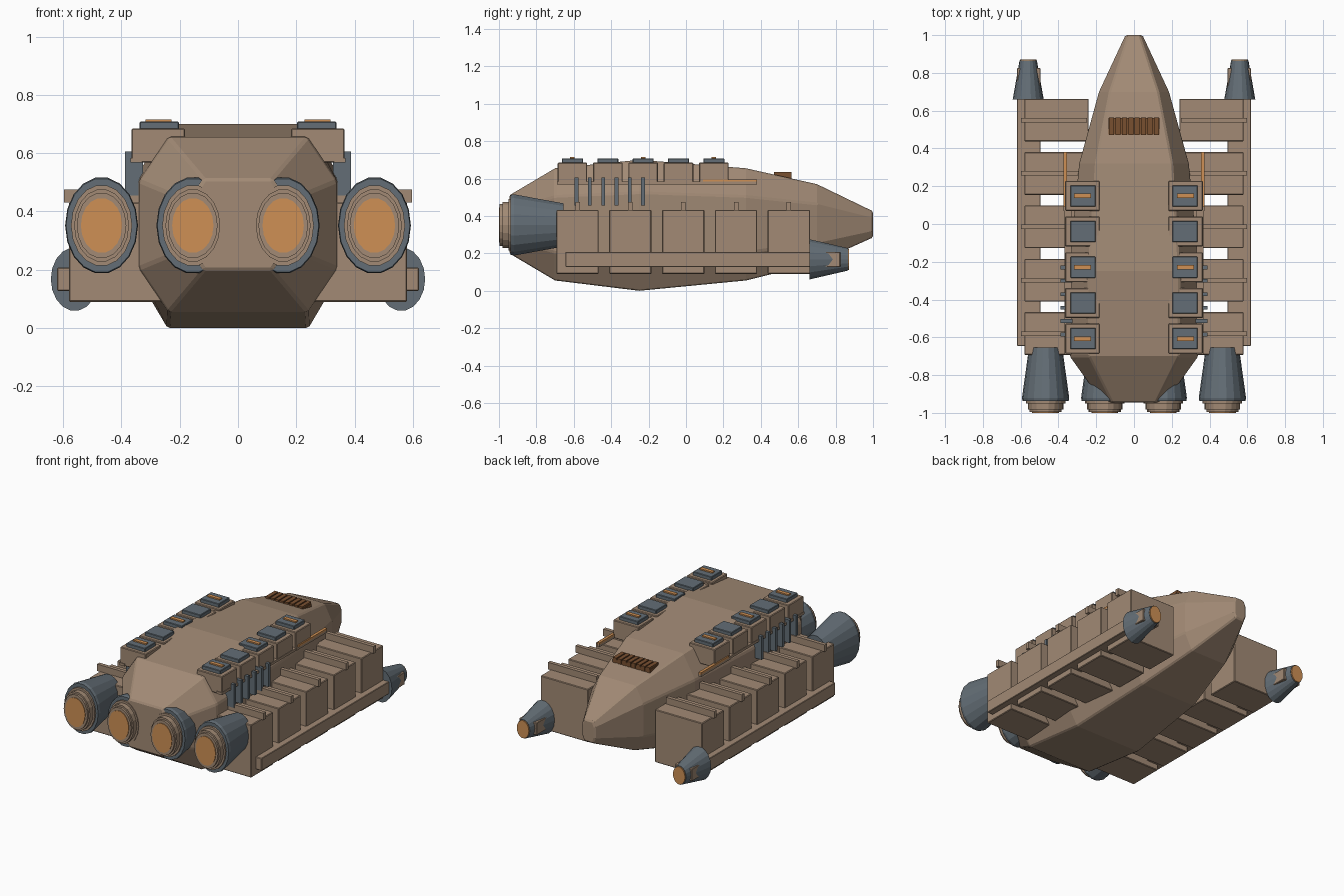
import bpy
import bmesh
import math

cube = bpy.data.objects.get("Cube")
if cube:
    bpy.data.objects.remove(cube, do_unlink=True)


def material(name, rgb):
    m = bpy.data.materials.new(name)
    m.use_nodes = True
    color = (*rgb, 1.0)
    m.diffuse_color = color
    m.node_tree.nodes["Principled BSDF"].inputs["Base Color"].default_value = color
    return m


TAN = material("hull tan", (0.36, 0.255, 0.178))
STEEL = material("blue grey steel", (0.125, 0.155, 0.18))
GLOW = material("engine orange", (0.62, 0.28, 0.09))
BROWN = material("vent brown", (0.19, 0.08, 0.03))


def finish(bm, name, mat, bevel=0.0):
    bmesh.ops.recalc_face_normals(bm, faces=bm.faces)
    mesh = bpy.data.meshes.new(name)
    bm.to_mesh(mesh)
    bm.free()
    mesh.materials.append(mat)
    ob = bpy.data.objects.new(name, mesh)
    bpy.context.collection.objects.link(ob)
    if bevel:
        mod = ob.modifiers.new("Bevel", 'BEVEL')
        mod.width = bevel
        mod.segments = 1
        mod.limit_method = 'ANGLE'
        mod.angle_limit = math.radians(25)
    return ob


def box(name, xs, ys, zs, mat, bevel=0.0):
    """Box given by its min and max along each axis."""
    bm = bmesh.new()
    bmesh.ops.create_cube(bm, size=1)
    for v in bm.verts:
        for i, (lo, hi) in enumerate((xs, ys, zs)):
            v.co[i] = lo + (v.co[i] + 0.5) * (hi - lo)
    return finish(bm, name, mat, bevel)


def side_box(name, side, xs, ys, zs, mat, bevel=0.0):
    xs = sorted(side * x for x in xs)
    return box(f"{name}_{'left' if side > 0 else 'right'}", xs, ys, zs, mat, bevel)


def loft(name, rings, mat, bevel=0.0):
    """Skin a list of equal closed rings and cap both ends."""
    bm = bmesh.new()
    loops = [[bm.verts.new(p) for p in ring] for ring in rings]
    n = len(loops[0])
    for a, b in zip(loops, loops[1:]):
        for i in range(n):
            j = (i + 1) % n
            bm.faces.new((a[i], a[j], b[j], b[i]))
    bm.faces.new(loops[0])
    bm.faces.new(loops[-1])
    return finish(bm, name, mat, bevel)


def octagon(y, w, z0, z1):
    h = z1 - z0
    t = 0.7 * w
    lo, hi = z0 + 0.25 * h, z0 + 0.75 * h
    return [(t, y, z0), (w, y, lo), (w, y, hi), (t, y, z1),
            (-t, y, z1), (-w, y, hi), (-w, y, lo), (-t, y, z0)]


def oval_tube(name, cx, cz, profile, mat, sides=18):
    """Stack of oval rings along y; profile holds (y, x radius), taller in z."""
    angles = [math.tau * i / sides for i in range(sides)]
    return loft(name, [[(cx + r * math.cos(a), y, cz + 1.33 * r * math.sin(a))
                        for a in angles] for y, r in profile], mat)


# Main hull: (y, half width, bottom, top)
stations = [(-0.945, 0.165, 0.2, 0.51), (-0.70, 0.34, 0.055, 0.655),
            (-0.25, 0.345, 0.0, 0.70), (0.32, 0.29, 0.055, 0.655),
            (0.70, 0.185, 0.15, 0.57), (1.0, 0.045, 0.285, 0.425)]
loft("main_hull", [octagon(*s) for s in stations], TAN, 0.008)

# Vent grille on the nose
box("vent_base", (-0.135, 0.135), (0.475, 0.56), (0.59, 0.622), BROWN)
for i in range(8):
    x = -0.135 + 0.27 * (i + 0.5) / 8
    box(f"vent_slat_{i + 1}", (x - 0.013, x + 0.013), (0.47, 0.563), (0.6, 0.634), BROWN)

for s in (1, -1):
    tag = "left" if s > 0 else "right"

    # Cargo containers with a ridge bar over each
    for i in range(5):
        y = -0.58 + 0.2825 * i
        side_box(f"cargo_container_{i + 1}", s, (0.24, 0.58),
                 (y - 0.113, y + 0.113), (0.09, 0.432), TAN, 0.004)
        side_box(f"container_ridge_{i + 1}", s, (0.25, 0.597),
                 (y - 0.012, y + 0.012), (0.43, 0.475), TAN)

    # Long side rail with a thruster at its far end
    side_box("side_rail", s, (0.495, 0.62), (-0.645, 0.825), (0.128, 0.208), TAN, 0.003)
    oval_tube(f"small_thruster_{tag}", s * 0.56, 0.168,
              [(0.66, 0.082), (0.865, 0.046)], STEEL)
    oval_tube(f"small_thruster_glow_{tag}", s * 0.56, 0.168,
              [(0.862, 0.043), (0.872, 0.043)], GLOW)

    # Main engines: bell, stepped collar and glowing disc
    for label, x in (("inner", 0.155), ("outer", 0.468)):
        cx, cz = s * x, 0.352
        oval_tube(f"{label}_engine_bell_{tag}", cx, cz,
                  [(-0.655, 0.088), (-0.92, 0.125), (-0.938, 0.122)], STEEL)
        oval_tube(f"{label}_engine_collar_{tag}", cx, cz,
                  [(-0.92, 0.105), (-0.95, 0.105), (-0.95, 0.094), (-0.982, 0.094),
                   (-0.982, 0.085), (-0.996, 0.085)], TAN)
        oval_tube(f"{label}_engine_glow_{tag}", cx, cz,
                  [(-0.99, 0.071), (-1.0, 0.071)], GLOW)

    # Roof pods with hatches; every other hatch has a light
    for i in range(5):
        y = -0.607 + 0.189 * i
        side_box(f"roof_pod_{i + 1}", s, (0.182, 0.365),
                 (y - 0.079, y + 0.079), (0.568, 0.685), TAN, 0.004)
        side_box(f"roof_hatch_{i + 1}", s, (0.203, 0.337),
                 (y - 0.056, y + 0.056), (0.68, 0.708), STEEL, 0.003)
        if i % 2 == 0:
            side_box(f"hatch_light_{i + 1}", s, (0.228, 0.318),
                     (y - 0.012, y + 0.012), (0.7, 0.716), GLOW)

    # Row of upright cooling fins
    for i in range(6):
        y = -0.585 + 0.071 * i
        side_box(f"cooling_fin_{i + 1}", s, (0.325, 0.388),
                 (y - 0.01, y + 0.01), (0.455, 0.605), STEEL)

    # Thin flank rail and its orange strip
    side_box("flank_rail", s, (0.33, 0.368), (-0.69, 0.09), (0.568, 0.584), TAN)
    side_box("flank_rail_tip", s, (0.355, 0.372), (0.07, 0.38), (0.568, 0.584), TAN)
    side_box("flank_strip", s, (0.355, 0.373), (0.09, 0.38), (0.584, 0.596), GLOW)
